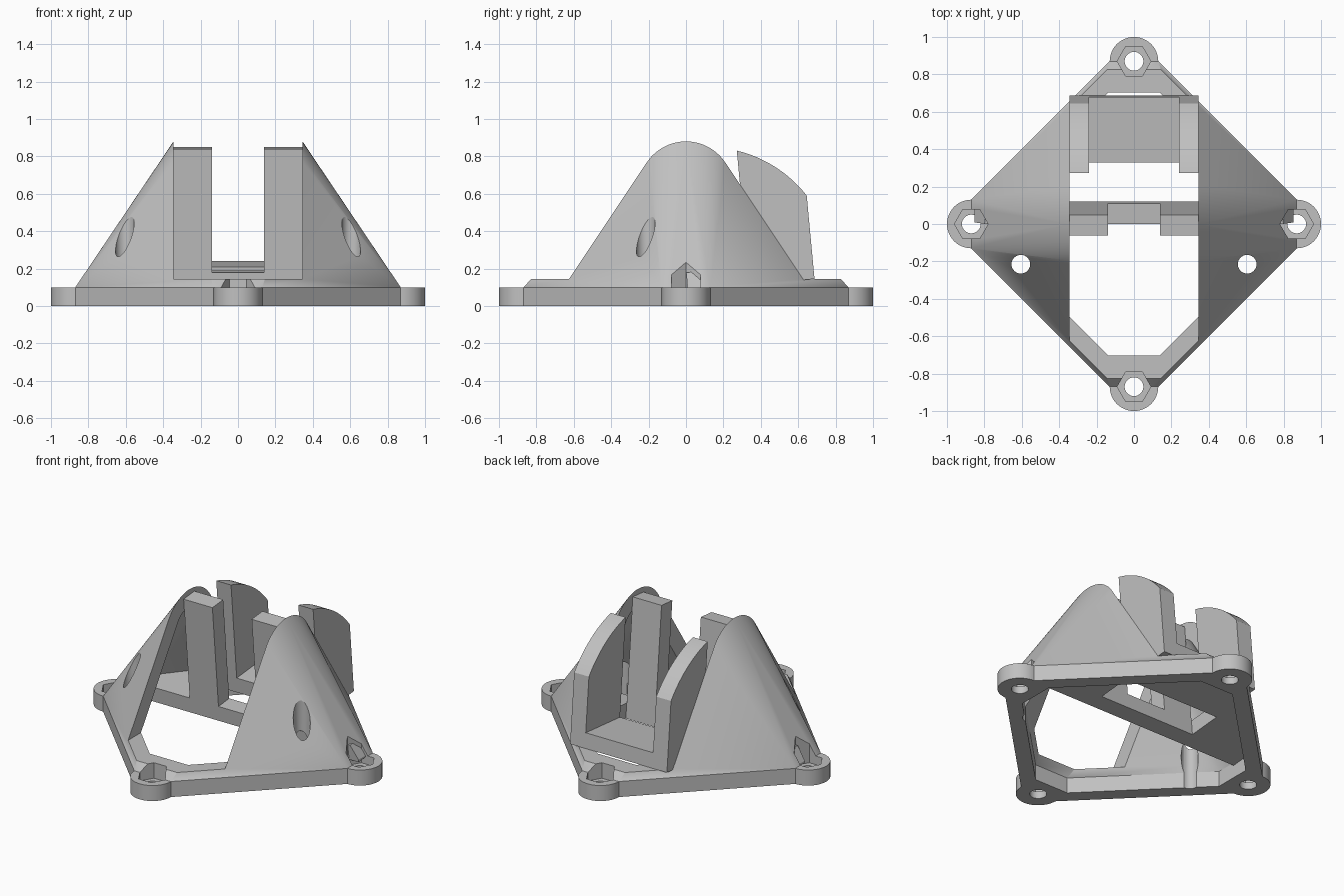
import bpy, bmesh, math
from mathutils import Vector

cube = bpy.data.objects.get("Cube")
if cube:
    bpy.data.objects.remove(cube, do_unlink=True)

grey = bpy.data.materials.new("plain grey")
grey.use_nodes = True
GREY = (0.53, 0.53, 0.53, 1.0)
grey.diffuse_color = GREY
grey.node_tree.nodes["Principled BSDF"].inputs["Base Color"].default_value = GREY

SLOT = 0.345                       # half width of the central gap
TILT = 0.093                       # backward lean of the cradle
ORIGIN = Vector((0, 0.01, 0.082))  # lower front edge of the cradle
EARS = [(0.87, 0), (-0.87, 0), (0, 0.87), (0, -0.87)]


def finish(name, bm):
    bmesh.ops.recalc_face_normals(bm, faces=bm.faces[:])
    mesh = bpy.data.meshes.new(name)
    bm.to_mesh(mesh)
    bm.free()
    mesh.materials.append(grey)
    obj = bpy.data.objects.new(name, mesh)
    bpy.context.collection.objects.link(obj)
    return obj


def prism(name, points, offset):
    """Extrude a closed loop of 3D points along an offset vector."""
    bm = bmesh.new()
    face = bm.faces.new([bm.verts.new(p) for p in points])
    out = bmesh.ops.extrude_face_region(bm, geom=[face])
    verts = [g for g in out["geom"] if isinstance(g, bmesh.types.BMVert)]
    bmesh.ops.translate(bm, verts=verts, vec=Vector(offset))
    return finish(name, bm)


def column(name, x, y, radius, z0, z1, sides):
    ring = [(x + radius * math.cos(2 * math.pi * i / sides),
             y + radius * math.sin(2 * math.pi * i / sides), z0) for i in range(sides)]
    return prism(name, ring, (0, 0, z1 - z0))


def tent(name, tip, radius, z0, scale=1.0):
    """Hull of a clipped diamond foot and a horizontal cylinder on top."""
    c = tip * 0.13 / 0.87 if tip > 0.8 else 0.12
    bm = bmesh.new()
    for z in (z0, 0.1):
        for sx in (1, -1):
            for sy in (1, -1):
                bm.verts.new((sx * tip, sy * c, z))
                bm.verts.new((sx * c, sy * tip, z))
    for x in (-SLOT, SLOT):
        for i in range(64):
            a = 2 * math.pi * i / 64
            bm.verts.new((x, radius * math.cos(a), 0.628 + radius * math.sin(a)))
    out = bmesh.ops.convex_hull(bm, input=bm.verts[:])
    junk = {g for g in out["geom_interior"] + out["geom_unused"]
            if isinstance(g, bmesh.types.BMVert)}
    bmesh.ops.delete(bm, geom=list(junk), context="VERTS")
    bmesh.ops.dissolve_limit(bm, angle_limit=0.005, verts=bm.verts[:], edges=bm.edges[:])
    bmesh.ops.scale(bm, vec=(scale,) * 3, verts=bm.verts[:])
    return finish(name, bm)


def combine(target, tool, operation):
    """Apply a boolean and discard the tool."""
    mod = target.modifiers.new("cut", "BOOLEAN")
    mod.operation = operation
    mod.solver = "EXACT"
    mod.object = tool
    bpy.context.view_layer.objects.active = target
    bpy.ops.object.modifier_apply(modifier=mod.name)
    bpy.data.objects.remove(tool, do_unlink=True)


def smooth(obj, degrees=25):
    bpy.ops.object.select_all(action="DESELECT")
    obj.select_set(True)
    bpy.context.view_layer.objects.active = obj
    bpy.ops.object.shade_smooth_by_angle(angle=math.radians(degrees))


def lean(x, u, v):
    """Point in the tilted cradle frame: u runs back, v runs up."""
    c, s = math.cos(TILT), math.sin(TILT)
    return ORIGIN + Vector((x, u * c - v * s, u * s + v * c))


def side_plate(name, profile, x0, x1):
    return prism(name, [lean(x0, u, v) for u, v in profile], (x1 - x0, 0, 0))


def rect(u0, u1, v0, v1):
    return [(u0, v0), (u1, v0), (u1, v1), (u0, v1)]


# Shell: outer tent with round mounting ears
shell = tent("shell", 0.87, 0.252, 0.0)
for x, y in EARS:
    combine(shell, column("ear", x, y, 0.13, 0.0, 0.1, 48), "UNION")

# Hollow inside and open the middle
combine(shell, tent("hollow", 0.75, 0.145, -0.1), "DIFFERENCE")
gap = [(-SLOT, -1.2, 0.145), (SLOT, -1.2, 0.145), (SLOT, 1.2, 0.145), (-SLOT, 1.2, 0.145)]
combine(shell, prism("gap", gap, (0, 0, 1)), "DIFFERENCE")

# Nut pockets and bolt holes in the ears, round holes in the front slopes
for x, y in EARS:
    combine(shell, column("nut_pocket", x, y, 0.09, 0.045, 0.4, 6), "DIFFERENCE")
    combine(shell, column("bolt_hole", x, y, 0.05, -0.1, 0.2, 32), "DIFFERENCE")
for x in (-0.605, 0.605):
    combine(shell, column("slope_hole", x, -0.215, 0.05, -0.1, 1, 32), "DIFFERENCE")
smooth(shell)

# Cradle front wall: two posts joined by a low bar
THICK = 0.097
outline = [(-SLOT, 0), (SLOT, 0), (SLOT, 0.76), (0.14, 0.76),
           (0.14, THICK), (-0.14, THICK), (-0.14, 0.76), (-SLOT, 0.76)]
prism("front_wall", [lean(x, 0, v) for x, v in outline], lean(0, 0.11, 0) - lean(0, 0, 0))

# Cradle floor at the back
side_plate("cradle_floor", rect(0.33, 0.68, 0, THICK), -SLOT, SLOT)

# Curved fins standing on the floor
a0, a1 = math.radians(32.8), math.radians(71.06)
arc = [(0.11 + 0.678 * math.cos(a0 + (a1 - a0) * i / 16),
        0.08 + 0.678 * math.sin(a0 + (a1 - a0) * i / 16)) for i in range(17)]
fin_profile = [(0.33, THICK), (0.68, THICK)] + arc
for side, x0, x1 in (("left", 0.24, SLOT), ("right", -SLOT, -0.24)):
    smooth(side_plate(side + "_fin", fin_profile, x0, x1))

# Wings carrying the floor out to the shell on both sides
for side, x0, x1 in (("left", SLOT, 0.9), ("right", -0.9, -SLOT)):
    wing = side_plate(side + "_wing", rect(0, 0.68, 0, THICK), x0, x1)
    combine(wing, tent("wing_limit", 0.87, 0.252, 0.0, 0.98), "INTERSECT")
